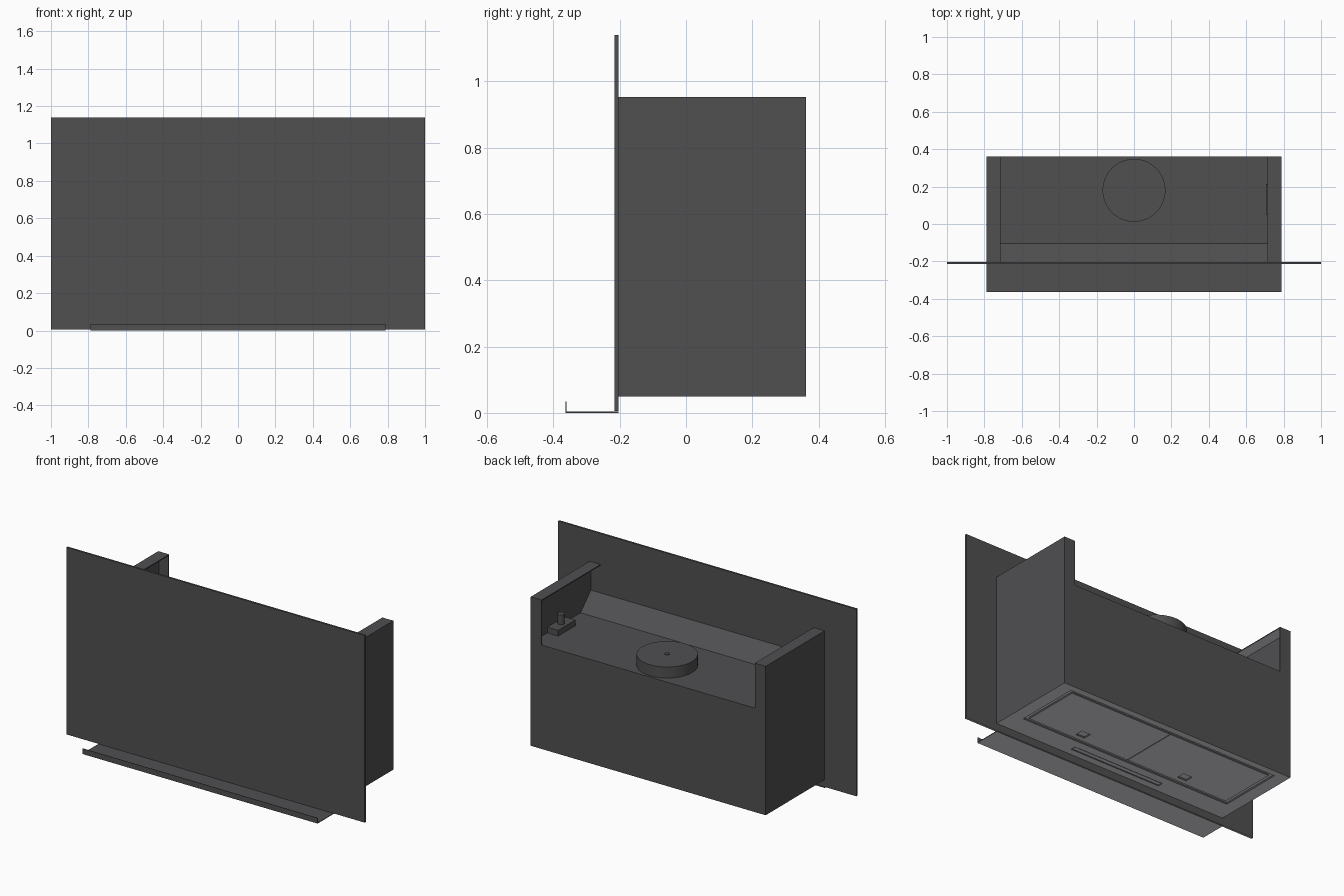
import bpy, bmesh, math

if "Cube" in bpy.data.objects:
    bpy.data.objects.remove(bpy.data.objects["Cube"])


def material(name, value):
    mat = bpy.data.materials.new(name)
    mat.diffuse_color = (value, value, value * 1.04, 1)
    mat.use_nodes = True
    mat.node_tree.nodes["Principled BSDF"].inputs["Base Color"].default_value = mat.diffuse_color
    return mat


DARK = material("dark_coating", 0.08)
STEEL = material("steel_underside", 0.8)


def box(name, x, y, z):
    """Axis-aligned box from (min, max) ranges."""
    bm = bmesh.new()
    bmesh.ops.create_cube(bm, size=1)
    for v in bm.verts:
        v.co = [r[0] if c < 0 else r[1] for c, r in zip(v.co, (x, y, z))]
    return finish(name, bm)


def extrude_x(name, profile, x0, x1):
    """Extrude a (y, z) profile along x."""
    bm = bmesh.new()
    face = bm.faces.new([bm.verts.new((x0, y, z)) for y, z in profile])
    ext = bmesh.ops.extrude_face_region(bm, geom=[face])
    verts = [g for g in ext["geom"] if isinstance(g, bmesh.types.BMVert)]
    bmesh.ops.translate(bm, verts=verts, vec=(x1 - x0, 0, 0))
    return finish(name, bm)


def cylinder(name, r, loc, z, sides=64):
    bm = bmesh.new()
    bmesh.ops.create_cone(bm, cap_ends=True, segments=sides, radius1=r, radius2=r,
                          depth=z[1] - z[0])
    bmesh.ops.translate(bm, verts=bm.verts, vec=(loc[0], loc[1], sum(z) / 2))
    ob = finish(name, bm)
    bpy.ops.object.select_all(action="DESELECT")
    ob.select_set(True)
    bpy.context.view_layer.objects.active = ob
    bpy.ops.object.shade_smooth_by_angle(angle=math.radians(30))
    return ob


def finish(name, bm):
    """Make the object: dark coating all round, bare steel on the underside."""
    bmesh.ops.recalc_face_normals(bm, faces=bm.faces)
    for f in bm.faces:
        f.normal_update()
        f.material_index = int(f.normal.z < -0.9)
    mesh = bpy.data.meshes.new(name)
    bm.to_mesh(mesh)
    bm.free()
    mesh.materials.append(DARK)
    mesh.materials.append(STEEL)
    ob = bpy.data.objects.new(name, mesh)
    bpy.context.collection.objects.link(ob)
    return ob


def cut(target, cutter):
    """Subtract a cutter; the floor of the cut is steel like the underside."""
    for f in cutter.data.polygons:
        f.material_index = int(f.normal.z > 0.9)
    mod = target.modifiers.new("cut", "BOOLEAN")
    mod.operation, mod.solver, mod.object = "DIFFERENCE", "EXACT", cutter
    cutter.hide_render = True
    cutter.hide_viewport = True


FRONT, BACK, FLOOR, TOP, BOTTOM = -0.203, 0.362, 0.68, 0.953, 0.05

# Front panel, with drip tray below it
box("front_panel", (-1, 1), (-0.215, FRONT), (0.006, 1.14))
extrude_x("drip_tray", [(FRONT, 0), (FRONT, 0.004), (-0.361, 0.004), (-0.361, 0.034),
                        (-0.363, 0.034), (-0.363, 0)], -0.788, 0.788)

# Main housing: box with a sloped front step on top
body = extrude_x("housing", [(FRONT, BOTTOM), (BACK, BOTTOM), (BACK, FLOOR),
                             (-0.104, FLOOR), (FRONT, 0.78)], -0.781, 0.781)
cut(body, box("filter_recess_cutter", (-0.71, 0.71), (-0.075, 0.322), (0, BOTTOM + 0.01)))
cut(body, box("light_recess_cutter", (-0.305, 0.305), (-0.16, -0.126), (0, BOTTOM + 0.006)))
box("light_strip", (-0.3, 0.3), (-0.155, -0.131), (BOTTOM + 0.002, BOTTOM + 0.01))

# Thin side sheets with folded top and back flanges
for s, side in ((-1, "left"), (1, "right")):
    def span(a, b):
        return tuple(sorted((s * a, s * b)))
    box(side + "_side_sheet", span(0.78, 0.788), (FRONT, BACK), (BOTTOM, TOP))
    box(side + "_top_flange", span(0.715, 0.784), (FRONT, BACK), (TOP - 0.006, TOP))
    box(side + "_back_flange", span(0.715, 0.784), (BACK - 0.006, BACK), (FLOOR, TOP - 0.003))

    # Grease filter with a handle notch near its front edge
    filt = box(side + "_filter", span(0.002, 0.685), (-0.055, 0.302), (0.051, 0.07))
    cut(filt, box(side + "_handle_cutter", span(0.325, 0.385), (-0.025, 0.025), (0, 0.06)))

# Round air outlet on the recess floor
cylinder("air_outlet", 0.168, (0, 0.18), (FLOOR - 0.01, 0.747))
cylinder("outlet_hub", 0.014, (0, 0.18), (0.74, 0.752), 16)

# Power connector with cable stub
box("connector_box", (0.707, 0.785), (0.05, 0.215), (FLOOR - 0.005, 0.715))
cylinder("cable_stub", 0.02, (0.747, 0.13), (0.71, 0.775), 24)
